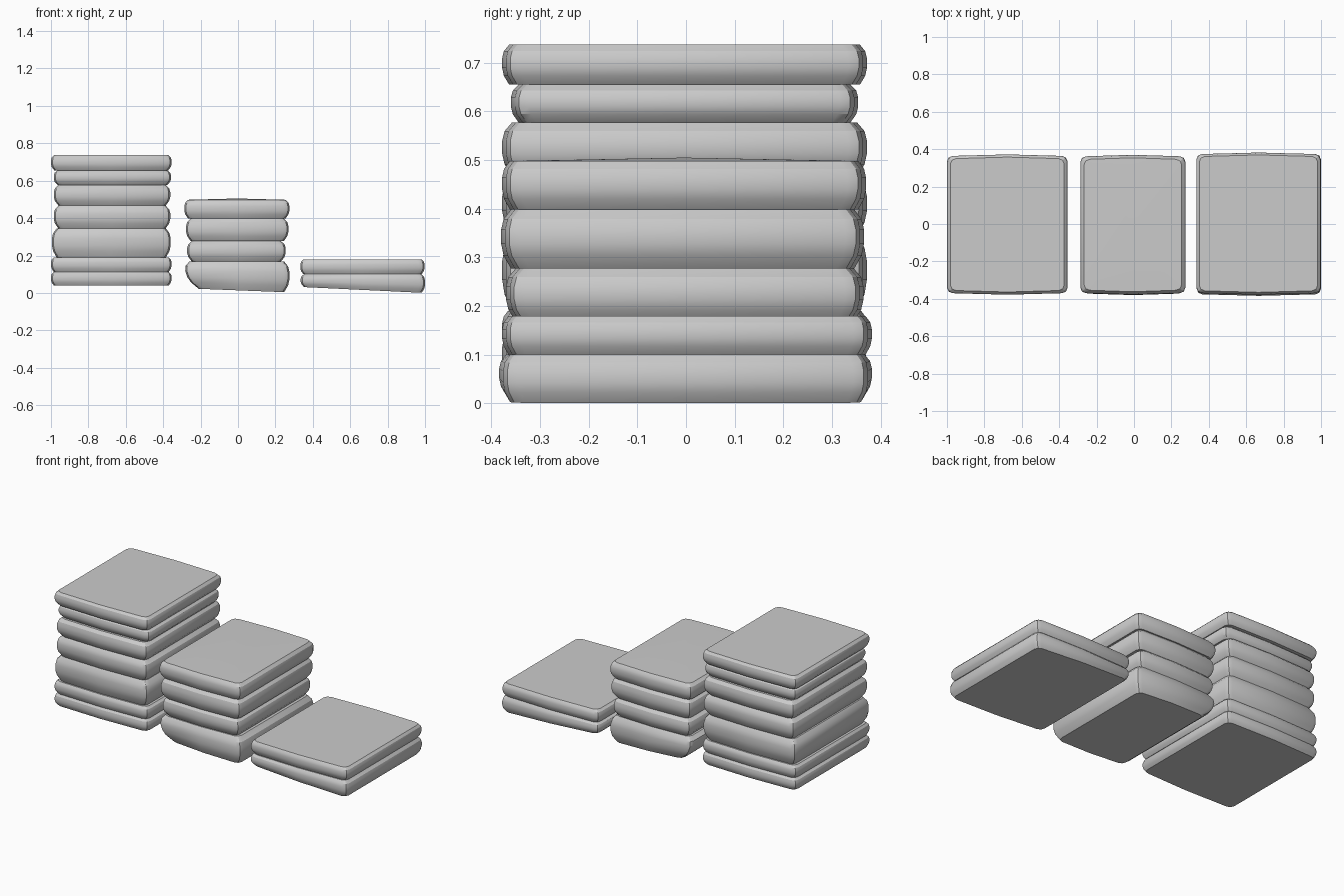
import bpy, bmesh, math

cube = bpy.data.objects.get("Cube")
if cube:
    bpy.data.objects.remove(cube, do_unlink=True)

grey = bpy.data.materials.new("light grey cloth")
grey.use_nodes = True
grey.diffuse_color = (0.6, 0.6, 0.6, 1)
grey.node_tree.nodes["Principled BSDF"].inputs["Base Color"].default_value = (0.6, 0.6, 0.6, 1)

# Side profile of a folded pad: height fraction, share of the full inset
PROFILE = [(0, 1), (0.22, 0.25), (0.42, 0), (0.66, 0), (0.84, 0.25), (1, 1)]


def outline(x0, x1, y0, y1, radius=0.03, bow=0.008):
    """Rounded rectangle whose long sides bow out slightly."""
    points = []
    corners = [(x1, y1), (x0, y1), (x0, y0), (x1, y0)]
    for i, (x, y) in enumerate(corners):
        sx = 1 if x == x1 else -1
        sy = 1 if y == y1 else -1
        cx, cy = x - sx * radius, y - sy * (radius + bow)
        for step in range(3):
            a = math.radians(90 * i + 45 * step)
            points.append((cx + radius * math.cos(a), cy + radius * math.sin(a)))
        if i in (0, 2):
            points.append(((x0 + x1) / 2, y))
    return points


def pad(name, xs, ys, zs, inset=0.025, left_drop=0, right_drop=0, taper=0, dome=0):
    """One folded pad; drops lower its underside, taper slopes its -x side."""
    bm = bmesh.new()
    rings = []
    for t, share in PROFILE:
        d = inset * share
        low = 1 - t
        pts = outline(xs[0] + d + taper * low ** 2, xs[1] - d, ys[0] + d * 0.8, ys[1] - d * 0.8)
        ring = []
        for x, y in pts:
            u = (x - xs[0]) / (xs[1] - xs[0])
            drop = left_drop * u + right_drop * (1 - u)
            ring.append(bm.verts.new((x, y, zs[0] + t * (zs[1] - zs[0]) - drop * low)))
        rings.append(ring)
    n = len(rings[0])
    for a, b in zip(rings, rings[1:]):
        for i in range(n):
            j = (i + 1) % n
            bm.faces.new((a[i], a[j], b[j], b[i]))
    bm.faces.new(rings[0][::-1])
    top = bm.faces.new(rings[-1])
    # Slightly puffed top
    if dome:
        for v in bmesh.ops.poke(bm, faces=[top])["verts"]:
            v.co.z += dome
    bmesh.ops.recalc_face_normals(bm, faces=bm.faces)
    mesh = bpy.data.meshes.new(name)
    bm.to_mesh(mesh)
    bm.free()
    mesh.materials.append(grey)
    obj = bpy.data.objects.new(name, mesh)
    bpy.context.collection.objects.link(obj)
    bpy.ops.object.select_all(action="DESELECT")
    obj.select_set(True)
    bpy.context.view_layer.objects.active = obj
    bpy.ops.object.shade_smooth_by_angle(angle=math.radians(25))


# Tall stack
wide, narrow = (-1.0, -0.355), (-0.985, -0.362)
deep, shallow = (-0.378, 0.372), (-0.36, 0.354)
pad("tall_stack_pad_1", wide, deep, (0.04, 0.113), 0.015)
pad("tall_stack_pad_2", wide, deep, (0.113, 0.19), 0.015)
pad("tall_stack_pad_3", (-0.995, -0.36), deep, (0.19, 0.344))
pad("tall_stack_pad_4", narrow, deep, (0.344, 0.467))
pad("tall_stack_pad_5", narrow, deep, (0.467, 0.577))
pad("tall_stack_pad_6", (-0.985, -0.358), shallow, (0.577, 0.655), 0.02)
pad("tall_stack_pad_7", wide, deep, (0.655, 0.737), 0.018)

# Middle stack, its lowest pad sagging and sloped on one side
pad("middle_stack_pad_1", (-0.288, 0.275), (-0.378, 0.368), (0.025, 0.168), 0.028,
    left_drop=0.022, taper=0.05)
pad("middle_stack_pad_2", (-0.272, 0.255), (-0.37, 0.365), (0.168, 0.277))
pad("middle_stack_pad_3", (-0.278, 0.27), (-0.38, 0.366), (0.277, 0.398))
pad("middle_stack_pad_4", (-0.287, 0.275), (-0.378, 0.37), (0.398, 0.498), 0.02, dome=0.007)

# Low stack, its lower pad sloping down to the model's left
pad("low_stack_pad_1", (0.335, 1.0), (-0.384, 0.382), (0.032, 0.1), 0.018, left_drop=0.032)
pad("low_stack_pad_2", (0.333, 0.998), (-0.378, 0.382), (0.1, 0.179), 0.016)
